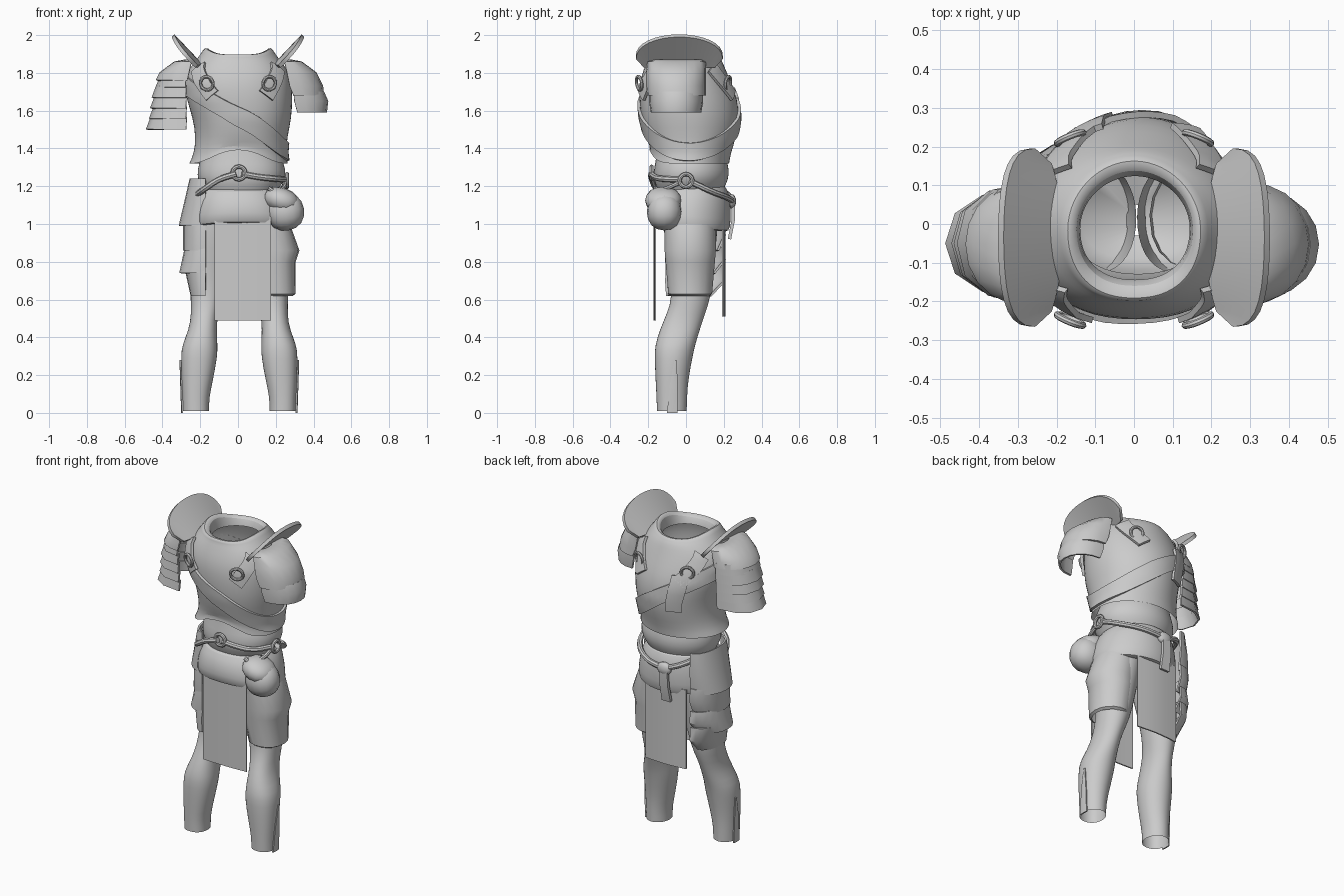
import bpy, bmesh, math
from math import sin, cos, pi, radians
from mathutils import Vector

cube = bpy.data.objects.get("Cube")
if cube:
    bpy.data.objects.remove(cube, do_unlink=True)

GREY = (0.6, 0.6, 0.6, 1)
mat = bpy.data.materials.new("plain grey")
mat.use_nodes = True
mat.diffuse_color = GREY
mat.node_tree.nodes["Principled BSDF"].inputs["Base Color"].default_value = GREY


def finish(obj, thick=0, subdiv=0, angle=40):
    obj.data.materials.append(mat)
    bpy.ops.object.select_all(action='DESELECT')
    obj.select_set(True)
    bpy.context.view_layer.objects.active = obj
    if thick:
        m = obj.modifiers.new("thickness", 'SOLIDIFY')
        m.thickness, m.offset = thick, 0
        bpy.ops.object.modifier_apply(modifier=m.name)
    bpy.ops.object.shade_smooth_by_angle(angle=radians(angle))
    if subdiv:
        m = obj.modifiers.new("smooth", 'SUBSURF')
        m.levels = m.render_levels = subdiv
    return obj


def grid(name, rows, closed=False, thick=0, subdiv=0, side=1):
    """Skin rows of points into one surface; side=-1 mirrors it in x."""
    bm = bmesh.new()
    vs = [[bm.verts.new((side * p[0], p[1], p[2])) for p in r] for r in rows]
    n = len(rows[0])
    for r, s in zip(vs, vs[1:]):
        for i in range(n if closed else n - 1):
            j = (i + 1) % n
            bm.faces.new((r[i], r[j], s[j], s[i]))
    bmesh.ops.recalc_face_normals(bm, faces=bm.faces)
    me = bpy.data.meshes.new(name)
    bm.to_mesh(me)
    bm.free()
    obj = bpy.data.objects.new(name, me)
    bpy.context.collection.objects.link(obj)
    return finish(obj, thick, subdiv)


def oval(ring, a, p=2.3, grow=0, back=0.35):
    """Point at angle a on a rounded section (z, x0, x1, y0, y1), leaner at the back."""
    z, x0, x1, y0, y1 = ring
    c, s = cos(a), sin(a)
    q = 2 / (p - back * (s > 0))
    x = (x0 + x1) / 2 + ((x1 - x0) / 2 + grow) * math.copysign(abs(c) ** q, c)
    y = (y0 + y1) / 2 + ((y1 - y0) / 2 + grow) * math.copysign(abs(s) ** q, s)
    return Vector((x, y, z))


def loft(name, rings, n=28, lift=None, **kw):
    rows = []
    for k, r in enumerate(rings):
        row = [oval(r, 2 * pi * i / n) for i in range(n)]
        if lift:
            for i, v in enumerate(row):
                v.z += lift(k, 2 * pi * i / n)
        rows.append(row)
    return grid(name, rows, closed=True, **kw)


def lame(name, rings, side=1, spread=92, n=10, p=2.1, thick=0.012):
    """Open plate bowed outward; each ring is (z, middle x, outer x, y0, y1)."""
    rows = [[oval((z, 2 * m - x, x, y0, y1), radians(spread) * (2 * i / n - 1), p, back=0) for i in range(n + 1)]
            for z, m, x, y0, y1 in rings]
    return grid(name, rows, thick=thick, side=side)


def wrap(name, rings, start, end, height, width, steps=10, grow=0.008, thick=0.016):
    """Strap laid on a lofted body from angle start to end, at height(angle)."""
    def at(a, z):
        z = min(max(z, rings[0][0]), rings[-1][0])
        for lo, hi in zip(rings, rings[1:]):
            if z <= hi[0]:
                t = (z - lo[0]) / (hi[0] - lo[0])
                return oval([u + (v - u) * t for u, v in zip(lo, hi)], a, grow=grow)
    rows = []
    for i in range(steps + 1):
        a = radians(start + (end - start) * i / steps)
        d = Vector((0.27 * 0.02, height(a + .01) - height(a - .01))).normalized()
        rows.append([at(a - d.y * q * width / 0.27, height(a) + d.x * q * width) for q in (-.5, -.25, 0, .25, .5)])
    return grid(name, rows, thick=thick)


def tube(name, pts, r=0.016):
    cu = bpy.data.curves.new(name, 'CURVE')
    cu.dimensions, cu.bevel_depth, cu.bevel_resolution, cu.resolution_u = '3D', r, 2, 6
    cu.use_fill_caps = True
    sp = cu.splines.new('BEZIER')
    sp.bezier_points.add(len(pts) - 1)
    for b, p in zip(sp.bezier_points, pts):
        b.co = p
        b.handle_left_type = b.handle_right_type = 'AUTO'
    obj = bpy.data.objects.new(name, cu)
    bpy.context.collection.objects.link(obj)
    return finish(obj)


def ring(name, loc, rot, R=0.036, r=0.009):
    bpy.ops.mesh.primitive_torus_add(location=loc, rotation=rot, major_radius=R, minor_radius=r,
                                     major_segments=20, minor_segments=8)
    bpy.context.object.name = name
    return finish(bpy.context.object)


def blob(name, loc, size, rot=(0, 0, 0)):
    bpy.ops.mesh.primitive_cube_add(size=1, location=loc, rotation=rot)
    obj = bpy.context.object
    obj.name, obj.scale = name, size
    return finish(obj, subdiv=2, angle=120)


# Breastplate with arched lower edge and raised collar
chest = [(1.32, -.26, .265, -.195, .23), (1.37, -.235, .255, -.19, .237), (1.46, -.225, .262, -.215, .268),
         (1.56, -.24, .285, -.24, .283), (1.66, -.275, .29, -.25, .275), (1.75, -.285, .285, -.247, .24),
         (1.82, -.265, .265, -.225, .21), (1.87, -.22, .22, -.205, .19), (1.89, -.19, .19, -.2, .178)]
collar = [(1.91, -.175, .175, -.2, .168), (1.90, -.145, .15, -.155, .135), (1.85, -.14, .145, -.145, .125)]


def chest_lift(k, a):
    if k < 2:
        return (0.075 if k == 0 else 0.04) * max(0, -sin(a)) ** 6
    return 0.035 * cos(a) ** 4 - .008 if 8 <= k <= 10 else 0


loft("breastplate", chest + collar, lift=chest_lift, subdiv=1)

# Waist, hip wrap and the pelvis closing the body between the legs
waist = [(1.13, -.17, .19, -.13, .18), (1.19, -.19, .215, -.155, .2), (1.23, -.215, .25, -.172, .225),
         (1.29, -.217, .255, -.172, .23), (1.34, -.2, .235, -.16, .215), (1.42, -.18, .2, -.15, .2)]
hips = [(1.2, -.17, .19, -.13, .18), (1.19, -.2, .22, -.165, .215), (1.13, -.225, .255, -.195, .237),
        (1.06, -.24, .275, -.205, .24), (1.0, -.24, .28, -.195, .23), (1.01, -.21, .24, -.15, .195)]
pelvis = [(1.1, -.21, .23, -.14, .19), (1.0, -.2, .22, -.12, .17), (.94, -.14, .15, -.09, .14),
          (.91, -.02, .03, -.03, .05)]
loft("waist", waist, subdiv=1)
loft("hip_wrap", hips, lift=lambda k, a: -0.045 * max(0, sin(a)) - .02 * cos(a) ** 2 if k > 2 else 0.01 * sin(a),
     subdiv=1)
loft("pelvis", pelvis)

# Legs with split ankles
leg = [(0.01, .16, .302, -.155, .005), (.08, .16, .303, -.157, .007), (.17, .14, .308, -.162, .012),
       (.3, .115, .312, -.168, .037), (.36, .115, .305, -.165, .05), (.44, .12, .27, -.14, .075),
       (.52, .115, .256, -.105, .1), (.62, .08, .262, -.07, .137),
       (.8, .04, .26, -.09, .15), (.95, .01, .25, -.12, .17), (1.08, .0, .22, -.13, .17)]
for side, label, dx in ((1, "left", .006), (-1, "right", -.008)):
    loft(label + "_leg", [(z, x0 + dx, x1 + dx, y0, y1) for z, x0, x1, y0, y1 in leg], n=18, subdiv=1, side=side)
    grid(label + "_ankle_flap", [[(x + dx, y0, z), (x + dx + .003, (y0 + y1) / 2, z), (x + dx, y1, z)]
                                 for x, y0, y1, z in ((.302, -.1, -.045, 0), (.307, -.085, -.045, .15),
                                                      (.311, -.06, -.05, .28))], thick=0.008, side=side)

# Thigh cuff on the left, layered thigh guard on the right
loft("left_thigh_cuff", [(1.0, .04, .275, -.115, .16), (.86, .05, .325, -.115, .16), (.8, .06, .305, -.11, .155),
                         (.63, .09, .305, -.095, .14), (.62, .095, .29, -.08, .125)], n=18)
for i, (top, bot, t, b) in enumerate(((1.24, .99, .25, .308), (1.02, .86, .285, .285),
                                      (.88, .74, .275, .305), (.78, .62, .28, .245))):
    lame("right_thigh_lame_%d" % (i + 1), [(top, .175, t, -.1, .2), ((top + bot) / 2, .175, (t + b) / 2, -.105, .205),
         (bot, .175, b, -.1, .19 - .02 * i)], side=-1)

# Hanging cloths
for name, x0, x1, y, top, bot, bow in (("front_cloth", -.125, .175, -.163, 1.04, .49, -.005),
                                       ("back_cloth", -.14, .14, .195, 1.0, .51, .01)):
    grid(name, [[(x0 + (x1 - x0) * i / 8, y + bow * sin(pi * i / 8), top + (bot - top) * k / 4) for i in range(9)]
                for k in range(5)], thick=0.008)

# Shoulder guards: a smooth cap on the left, stacked lames on the right
crown = [(1.855, .23, .245, -.09, .0), (1.865, .24, .28, -.16, .08), (1.855, .25, .335, -.2, .1)]
lame("left_shoulder_cap", crown + [(1.8, .265, .41, -.205, .1), (1.73, .28, .445, -.205, .1),
                                   (1.68, .3, .45, -.2, .1)])
lame("left_arm_lame", [(1.7, .3, .45, -.19, .085), (1.65, .305, .472, -.19, .085), (1.59, .32, .465, -.18, .075)])
lame("right_shoulder_cap", crown + [(1.8, .265, .41, -.205, .1), (1.76, .275, .43, -.205, .1)], side=-1)
for i, x in enumerate((.43, .452, .46, .466, .482)):
    z = 1.79 - .056 * i
    lame("right_arm_lame_%d" % (i + 1), [(z, .28, x - .025, -.195 + .004 * i, .1 - .004 * i),
         (z - .066, .285, x, -.2 + .004 * i, .1 - .004 * i)], side=-1, n=6, p=2.3)

# Upright shoulder crests, buckled tabs and rings front and back
for side, label in ((1, "left"), (-1, "right")):
    rows = []
    for i in range(17):
        a = radians(-90 + 180 * i / 16)
        row = []
        for f in (0, .5, 1):
            z = 1.835 + f * (.045 + .117 * max(cos(a), 0) ** .9)
            row.append((.19 + (z - 1.835) * .95 + .03 * sin(a) ** 2, -.035 + (.19 + .04 * f) * sin(a), z))
        rows.append(row)
    grid(label + "_shoulder_crest", rows, thick=0.02, side=side)
    for face, sgn in (("front", -1), ("back", 1)):
        mid = 90 * sgn
        lean = lambda a: 1.68 + .36 * (abs(a - radians(mid)) - radians(26))
        wrap("%s_%s_tab" % (label, face), chest, mid - 26 * side * sgn, mid - 50 * side * sgn, lean, .085, grow=.012)
        ring("%s_%s_ring" % (label, face), (.165 * side, -.248 if sgn < 0 else .222, 1.745),
             (radians(90 - 8 * sgn), 0, radians(22 * side * -sgn)))
wrap("back_hanging_strap", chest, 107, 127, lambda a: 1.61, .22, grow=.012)

# Diagonal chest strap
wrap("chest_strap", chest, -180, 180, lambda a: 1.56 - .178 * cos(a), .095, steps=56, grow=.004)

# Belts, rings, knot and pouch
tube("front_right_belt", [(-.01, -.185, 1.265), (-.1, -.18, 1.235), (-.17, -.155, 1.19), (-.225, -.06, 1.15)])
tube("front_left_belt", [(.02, -.18, 1.265), (.1, -.165, 1.25), (.19, -.13, 1.24), (.25, -.03, 1.235)])
tube("back_left_belt", [(.255, .02, 1.225), (.225, .13, 1.175), (.12, .22, 1.14), (-.02, .245, 1.12)])
tube("back_right_belt", [(-.02, .245, 1.12), (-.12, .215, 1.16), (-.2, .12, 1.2), (-.235, .0, 1.2)])
ring("front_belt_ring", (.005, -.182, 1.27), (radians(90), 0, 0), .034, .011)
ring("side_belt_ring", (.26, 0, 1.23), (0, radians(90), 0), .034, .011)
blob("belt_knot", (-.02, .24, 1.12), (.11, .06, .09))
grid("knot_tail", [[(-.05, .25, 1.12), (.0, .25, 1.12)], [(-.055, .25, 1.02), (.0, .25, 1.02)],
                   [(-.06, .23, .92), (.0, .23, .92)]], thick=0.018)
blob("pouch", (.25, -.115, 1.065), (.24, .22, .24), (0, radians(-10), 0))
blob("pouch_flap", (.23, -.12, 1.125), (.23, .23, .16), (0, radians(20), 0))
tube("pouch_strap", [(.16, -.16, 1.19), (.2, -.16, 1.17), (.24, -.1, 1.19), (.25, -.03, 1.22)], .012)
